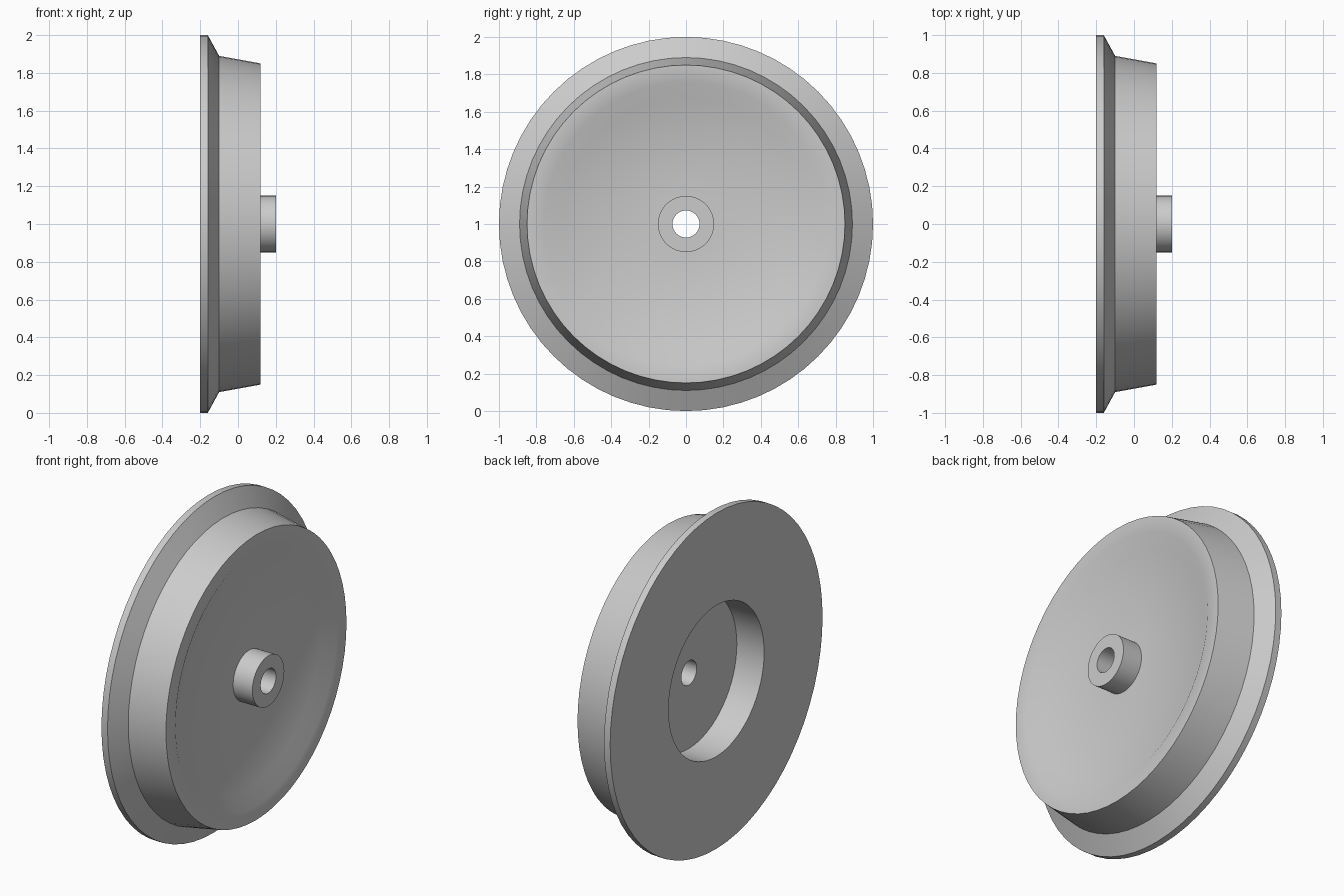
import bpy, bmesh, math
from mathutils import Vector

cube = bpy.data.objects.get("Cube")
if cube:
    bpy.data.objects.remove(cube)

# Bare metal
metal = bpy.data.materials.new("light grey metal")
metal.use_nodes = True
grey = (0.6, 0.6, 0.6, 1)
metal.diffuse_color = grey
metal.node_tree.nodes["Principled BSDF"].inputs["Base Color"].default_value = grey

SEGMENTS = 64
AXLE = Vector((0, 0, 1))


def lathe(name, profile):
    """Turn a closed (x, radius) profile around the axle."""
    bm = bmesh.new()
    verts = [bm.verts.new((x, 0, 1 + r)) for x, r in profile]
    edges = [bm.edges.new((a, b)) for a, b in zip(verts, verts[1:] + verts[:1])]
    bmesh.ops.spin(bm, geom=verts + edges, cent=AXLE, axis=(1, 0, 0),
                   angle=math.tau, steps=SEGMENTS, use_merge=True)
    bmesh.ops.remove_doubles(bm, verts=bm.verts, dist=0.0001)
    bmesh.ops.recalc_face_normals(bm, faces=bm.faces)
    mesh = bpy.data.meshes.new(name)
    bm.to_mesh(mesh)
    bm.free()
    mesh.materials.append(metal)
    obj = bpy.data.objects.new(name, mesh)
    bpy.context.collection.objects.link(obj)
    bpy.ops.object.select_all(action="DESELECT")
    obj.select_set(True)
    bpy.context.view_layer.objects.active = obj
    bpy.ops.object.shade_smooth_by_angle(angle=math.radians(32))
    return obj


# Wheel: bore, back recess, flange, tapered tread, dished face, hub
lathe("flanged_wheel", [
    (-0.02, 0.072), (-0.02, 0.45),
    (-0.2, 0.45), (-0.2, 1.0),
    (-0.16, 1.0), (-0.1, 0.89),
    (0.12, 0.85), (0.12, 0.76),
    (0.073, 0.67), (0.073, 0.15),
    (0.2, 0.15), (0.2, 0.072),
])
